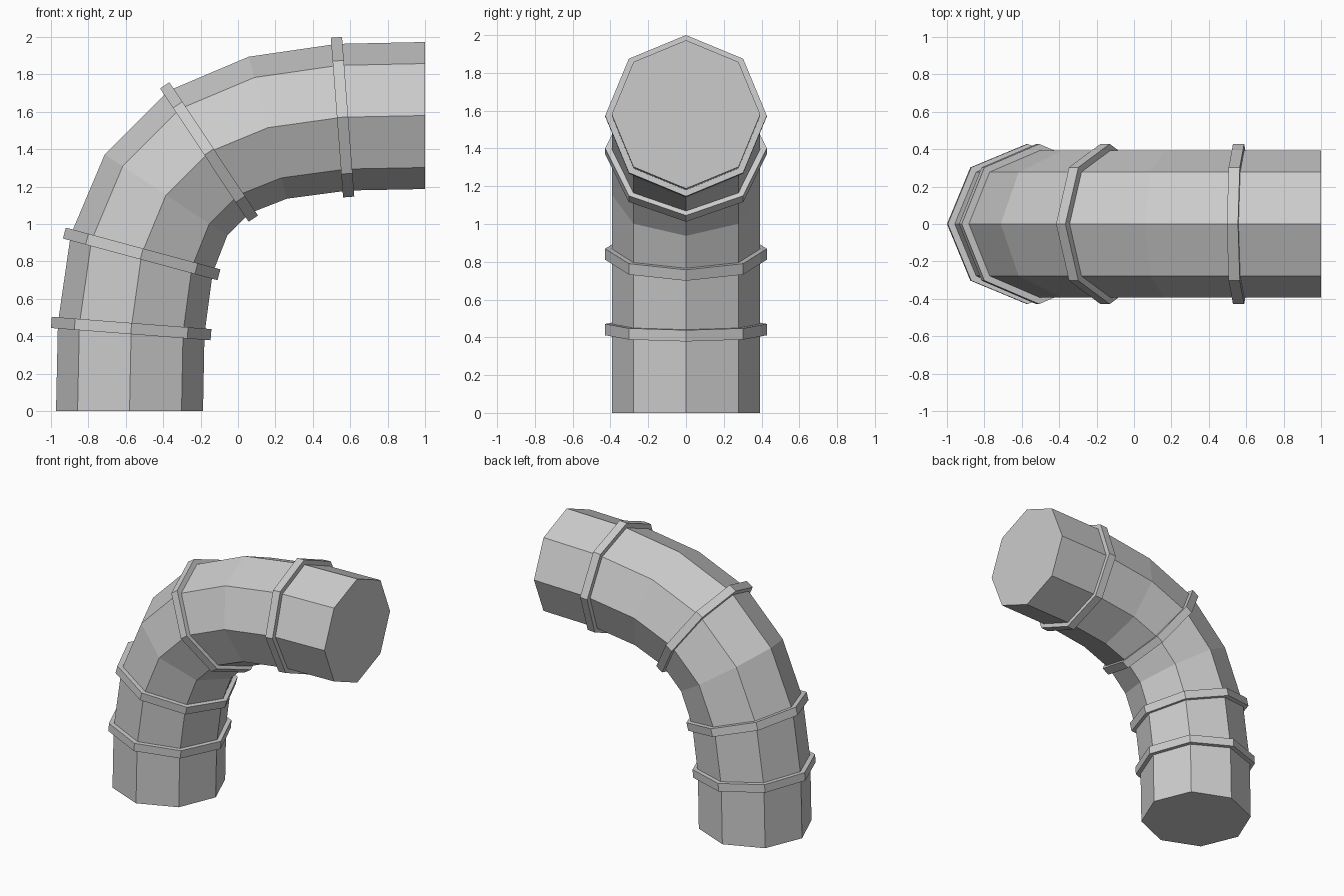
import bpy, bmesh
from math import sin, cos, pi, radians
from mathutils import Vector

if "Cube" in bpy.data.objects:
    bpy.data.objects.remove(bpy.data.objects["Cube"])

PIPE_R, RING_R, RING_W, SIDES = 0.393, 0.428, 0.06, 8

# First half of the bend: centre x, centre z, tilt; the second half mirrors it
half = [(-0.58, 0.0, 0), (-0.571, 0.441, 4.4), (-0.515, 0.84, 15.1), (-0.385, 1.155, 33.6)]
path = half + [(1 - z, 1 - x, 90 - a) for x, z, a in reversed(half)]


def octagon(station, radius, shift=0.0):
    """Points of an octagon across the path, moved along its tangent."""
    x, z, a = station
    a = radians(a)
    across = Vector((cos(a), 0, -sin(a)))
    along = Vector((sin(a), 0, cos(a)))
    centre = Vector((x, 0, z)) + along * shift
    return [centre + across * (radius * cos(2 * pi * i / SIDES))
            + Vector((0, radius * sin(2 * pi * i / SIDES), 0)) for i in range(SIDES)]


def loft(name, loops, closed=False):
    """Skin a row of octagons, capping the ends or joining them up."""
    bm = bmesh.new()
    rows = [[bm.verts.new(p) for p in loop] for loop in loops]
    pairs = list(zip(rows, rows[1:]))
    if closed:
        pairs.append((rows[-1], rows[0]))
    else:
        bm.faces.new(rows[0])
        bm.faces.new(rows[-1])
    for low, high in pairs:
        for i in range(SIDES):
            j = (i + 1) % SIDES
            bm.faces.new((low[i], low[j], high[j], high[i]))
    bmesh.ops.recalc_face_normals(bm, faces=bm.faces)
    mesh = bpy.data.meshes.new(name)
    bm.to_mesh(mesh)
    bm.free()
    obj = bpy.data.objects.new(name, mesh)
    bpy.context.collection.objects.link(obj)
    return obj


# Bent pipe body
loft("pipe_elbow", [octagon(s, PIPE_R) for s in path])

# Clamp rings around the pipe
h = RING_W / 2
for n, k in enumerate((1, 2, 4, 6), 1):
    section = [(PIPE_R - 0.02, -h), (RING_R, -h), (RING_R, h), (PIPE_R - 0.02, h)]
    loft(f"clamp_ring_{n}", [octagon(path[k], r, s) for r, s in section], closed=True)
